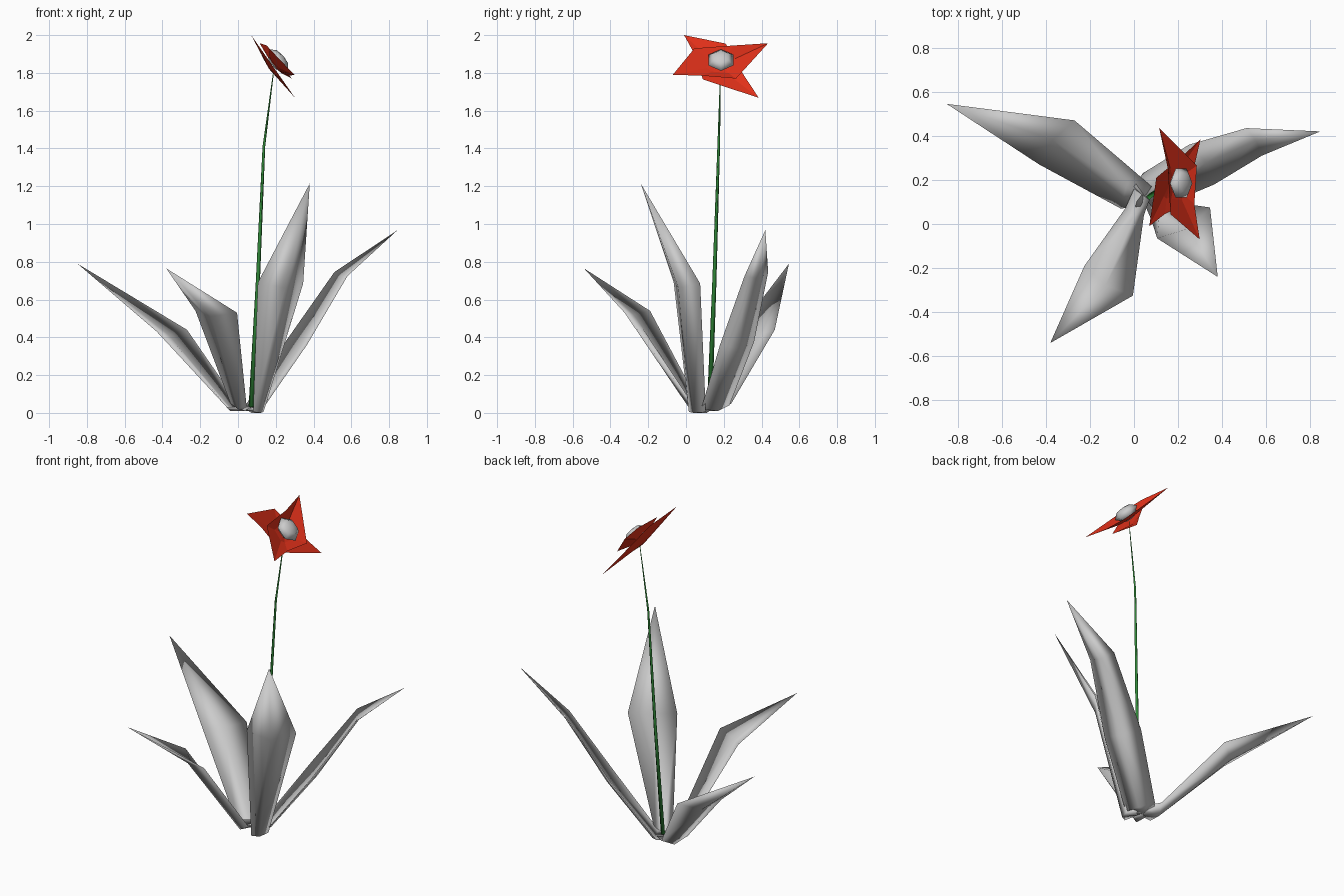
import bpy, bmesh, math
from mathutils import Vector

if "Cube" in bpy.data.objects:
    bpy.data.objects.remove(bpy.data.objects["Cube"])


def make(name, verts, faces, color=None, smooth=True, closed=False):
    me = bpy.data.meshes.new(name)
    me.from_pydata([tuple(v) for v in verts], [], faces)
    if closed:
        bm = bmesh.new()
        bm.from_mesh(me)
        bmesh.ops.recalc_face_normals(bm, faces=bm.faces)
        bm.to_mesh(me)
        bm.free()
    for p in me.polygons:
        p.use_smooth = smooth
    if color:
        mat = bpy.data.materials.new(name + "_color")
        mat.diffuse_color = color
        mat.use_nodes = True
        mat.node_tree.nodes["Principled BSDF"].inputs["Base Color"].default_value = mat.diffuse_color
        me.materials.append(mat)
    ob = bpy.data.objects.new(name, me)
    bpy.context.collection.objects.link(ob)
    return ob


# Skin a list of equal rings as a tube with both ends closed
def loft(rings):
    n = len(rings[0])
    verts = [p for ring in rings for p in ring]
    faces = [(n * i + k, n * i + (k + 1) % n, n * i + n + (k + 1) % n, n * i + n + k)
             for i in range(len(rings) - 1) for k in range(n)]
    faces += [tuple(range(n)), tuple(range(len(verts) - n, len(verts)))]
    return verts, faces


# Leaf: thin folded blade, rings of left edge / keel / right edge, then a pointed tip
def leaf(name, rings, tip, thick=0.4):
    full = []
    for l, k, r in rings:
        l, k, r = Vector(l), Vector(k), Vector(r)
        full.append([l, k, r, k.lerp((l + r) / 2, thick)])
    verts, faces = loft(full)
    t = len(verts)
    faces.pop()
    faces += [(t - 4 + k, t - 4 + (k + 1) % 4, t) for k in range(4)]
    make(name, verts + [Vector(tip)], faces, closed=True)


leaf("leaf_back_left",
     [[(0.08, 0.17, 0.03), (0.05, 0.13, 0.01), (0.03, 0.08, 0.03)],
      [(0.0, 0.24, 0.05), (-0.04, 0.17, 0.01), (-0.06, 0.07, 0.03)],
      [(-0.27, 0.47, 0.44), (-0.38, 0.39, 0.40), (-0.43, 0.27, 0.43)]],
     (-0.85, 0.545, 0.79))
leaf("leaf_back_right",
     [[(0.0, 0.17, 0.03), (0.04, 0.13, 0.01), (0.08, 0.08, 0.03)],
      [(0.04, 0.23, 0.04), (0.11, 0.17, 0.01), (0.13, 0.08, 0.02)],
      [(0.25, 0.36, 0.375), (0.34, 0.285, 0.34), (0.365, 0.18, 0.36)],
      [(0.51, 0.435, 0.745), (0.56, 0.38, 0.71), (0.58, 0.31, 0.725)]],
     (0.845, 0.42, 0.968))
leaf("leaf_front_left",
     [[(0.0, 0.16, 0.03), (0.04, 0.13, 0.01), (0.07, 0.11, 0.03)],
      [(-0.04, 0.07, 0.05), (0.0, 0.02, 0.02), (0.045, 0.04, 0.04)],
      [(-0.225, -0.19, 0.54), (-0.14, -0.29, 0.51), (-0.005, -0.325, 0.53)]],
     (-0.38, -0.54, 0.765))
leaf("leaf_front_right",
     [[(0.04, 0.11, 0.02), (0.07, 0.11, 0.0), (0.10, 0.14, 0.02)],
      [(0.08, 0.015, 0.005), (0.12, 0.04, 0.0), (0.135, 0.105, 0.005)],
      [(0.105, -0.065, 0.69), (0.25, -0.04, 0.66), (0.345, 0.075, 0.685)]],
     (0.38, -0.24, 1.215))

# Stem: four-sided tapering tube
path = [(0.07, 0.125, 0.03, 0.014), (0.105, 0.15, 0.69, 0.011),
        (0.137, 0.173, 1.41, 0.007), (0.19, 0.183, 1.82, 0.002)]
rings = [[Vector((x + r * math.cos(k * math.pi / 2), y + r * math.sin(k * math.pi / 2), z))
          for k in range(4)] for x, y, z, r in path]
make("stem", *loft(rings), color=(0.03, 0.25, 0.04, 1), closed=True)


# Petal pairs: six-cornered sheets on a tilted plane, cupped in the middle
def petals(name, outline, x0, z0, tip_slope, side_slope, sag):
    pts = [Vector((x0 + (tip_slope if i % 3 == 0 else side_slope) * (z - z0), y, z))
           for i, (y, z) in enumerate(outline)]
    hub = Vector((x0, 0.185, z0))
    drop = Vector((1, 0, -tip_slope)).normalized()
    drop = Vector((drop.x, 0, abs(drop.z))) * sag
    inner = [hub + (p - hub) * (0.3 if i % 3 == 0 else 0.5) - drop * 0.7
             for i, p in enumerate(pts)]
    faces = []
    for i in range(6):
        j = (i + 1) % 6
        faces += [(j, i, 6 + i, 6 + j), (6 + j, 6 + i, 12)]
    make(name, pts + inner + [hub - drop], faces, (0.75, 0.03, 0.01, 1), False)


petals("petals_lower",
       [(-0.01, 2.0), (0.21, 1.955), (0.305, 1.79),
        (0.385, 1.668), (0.09, 1.765), (0.045, 1.90)], 0.185, 1.835, -0.7, -0.7, 0.025)
petals("petals_upper",
       [(-0.07, 1.79), (0.045, 1.93), (0.25, 1.945),
        (0.435, 1.957), (0.265, 1.77), (0.09, 1.785)], 0.21, 1.87, -1.1, -0.75, 0.04)

# Flower centre: six-sided dome facing along the flower axis
axis = Vector((0.75, 0, 0.66)).normalized()
up = Vector((-axis.z, 0, axis.x))
side = Vector((0, 1, 0))
base = Vector((0.205, 0.185, 1.86))
rings = [[base + axis * h + (up * math.cos(k * math.pi / 3)
                             + side * math.sin(k * math.pi / 3)) * r for k in range(6)]
         for r, h in ((0.03, -0.03), (0.076, 0.012), (0.045, 0.04), (0.01, 0.045))]
make("flower_centre", *loft(rings), closed=True)
